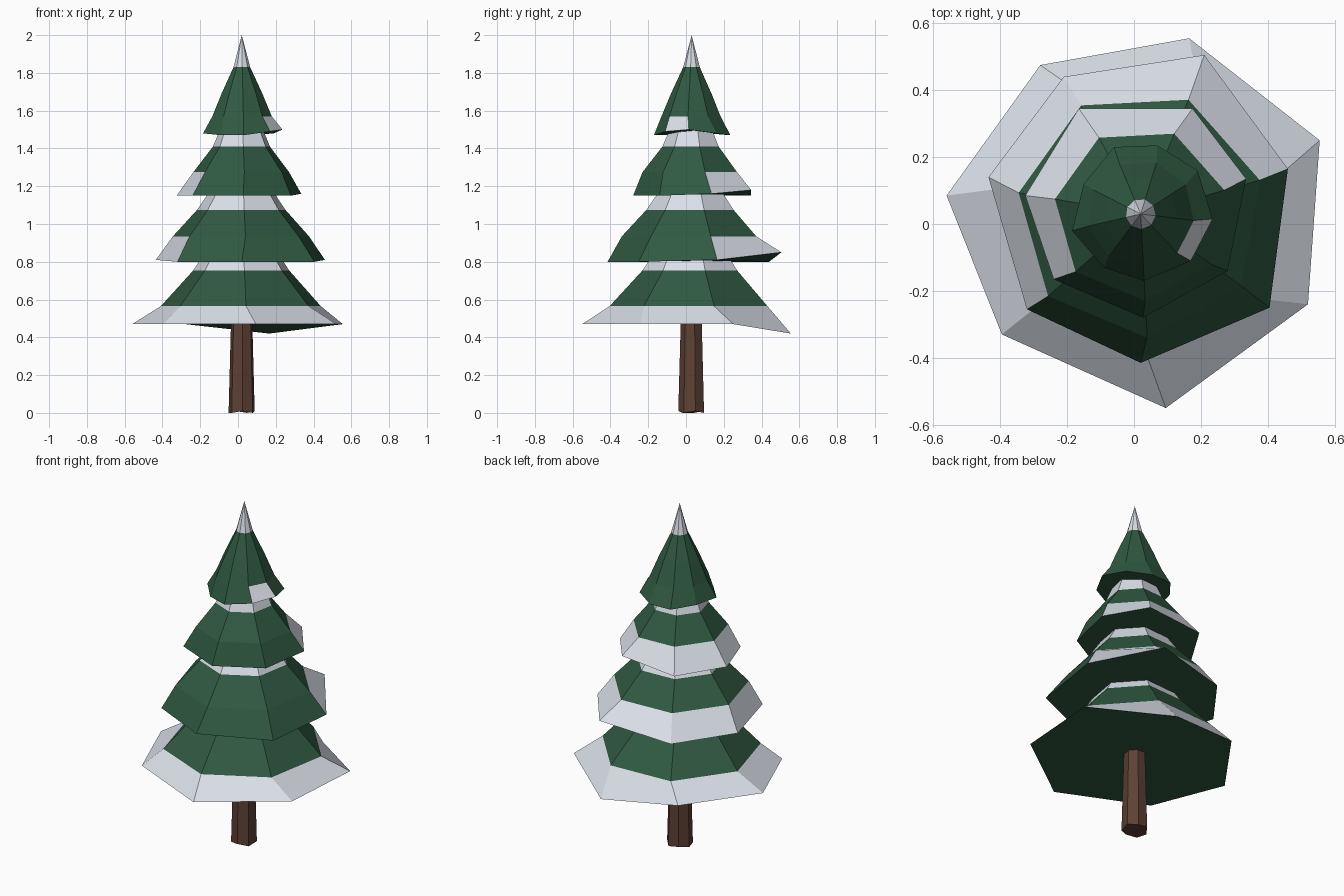
import bpy, bmesh, math

if "Cube" in bpy.data.objects:
    bpy.data.objects.remove(bpy.data.objects["Cube"])

AXIS = (0.02, 0.03)  # the tree leans slightly off centre


def material(name, rgb):
    m = bpy.data.materials.new(name)
    m.diffuse_color = (*rgb, 1)
    m.use_nodes = True
    m.node_tree.nodes["Principled BSDF"].inputs["Base Color"].default_value = m.diffuse_color
    return m


GREEN = material("needle_green", (0.029, 0.1, 0.054))
SNOW = material("snow_white", (0.75, 0.79, 0.86))
BARK = material("bark_brown", (0.11, 0.052, 0.034))


def polygon(n, r, z):
    """Regular ring, running clockwise, with one corner near the front."""
    start = math.radians(-87) + math.tau * (n - 2) / n
    return [(AXIS[0] + r * math.cos(start - math.tau * i / n),
             AXIS[1] + r * math.sin(start - math.tau * i / n), z) for i in range(n)]


def loft(name, corners, bands, mats):
    """Loft from irregular bottom corners; bands = (z, radius, snowy sides)."""
    bm = bmesh.new()
    n = len(corners)
    ring = [bm.verts.new(c) for c in corners]
    bm.faces.new(ring)
    for z, r, snowy in bands:
        if r == 0:
            new = [bm.verts.new((AXIS[0], AXIS[1], z))] * n
        else:
            new = [bm.verts.new(c) for c in polygon(n, r, z)]
        for i in range(n):
            j = (i + 1) % n
            quad = [ring[i], ring[j], new[j]] + ([new[i]] if r else [])
            bm.faces.new(quad).material_index = int(i in snowy)
        ring = new
    if r:
        bm.faces.new(ring).material_index = len(mats) - 1
    bmesh.ops.recalc_face_normals(bm, faces=bm.faces)
    mesh = bpy.data.meshes.new(name)
    bm.to_mesh(mesh)
    bm.free()
    for m in mats:
        mesh.materials.append(m)
    bpy.context.collection.objects.link(bpy.data.objects.new(name, mesh))


ALL = set(range(9))
BACK = {0, 1, 2, 6}  # sides where snow settled on the middle tiers
NONE = set()

# Trunk
loft("trunk", [(x, y, 0.01 * (i % 2)) for i, (x, y, _) in enumerate(polygon(7, 0.071, 0))],
     [(0.55, 0.056, NONE)], [BARK])

# Bottom tier: snowy all round the rim
loft("branches_bottom",
     [(-0.56, 0.085, 0.47), (-0.28, 0.475, 0.47), (0.165, 0.555, 0.42), (0.555, 0.25, 0.47),
      (0.52, -0.24, 0.47), (0.095, -0.55, 0.47), (-0.395, -0.33, 0.47)],
     [(0.565, 0.435, ALL), (0.755, 0.26, NONE), (0.86, 0.19, ALL)],
     [GREEN, SNOW])

# Lower middle tier
loft("branches_lower",
     [(-0.435, 0.14, 0.81), (-0.21, 0.44, 0.80), (0.21, 0.505, 0.85), (0.46, 0.165, 0.81),
      (0.405, -0.25, 0.80), (0.02, -0.415, 0.80), (-0.32, -0.255, 0.80)],
     [(0.935, 0.37, BACK), (1.075, 0.24, NONE), (1.22, 0.14, ALL)],
     [GREEN, SNOW])

# Upper middle tier
loft("branches_upper",
     [(-0.325, 0.085, 1.15), (-0.165, 0.345, 1.15), (0.175, 0.345, 1.18), (0.335, 0.135, 1.16),
      (0.28, -0.14, 1.15), (0.027, -0.28, 1.15), (-0.24, -0.165, 1.15)],
     [(1.275, 0.26, BACK), (1.41, 0.155, NONE), (1.54, 0.1, ALL)],
     [GREEN, SNOW])

# Top tier with one snowy side and a snowy tip
loft("branches_top",
     [(-0.185, -0.02, 1.48), (-0.15, 0.12, 1.48), (-0.06, 0.23, 1.47), (0.07, 0.235, 1.47),
      (0.19, 0.16, 1.48), (0.235, 0.015, 1.50), (0.17, -0.11, 1.49), (0.03, -0.17, 1.47),
      (-0.09, -0.13, 1.47)],
     [(1.57, 0.16, {5}), (1.69, 0.11, NONE), (1.83, 0.045, NONE), (2.0, 0, ALL)],
     [GREEN, SNOW])
